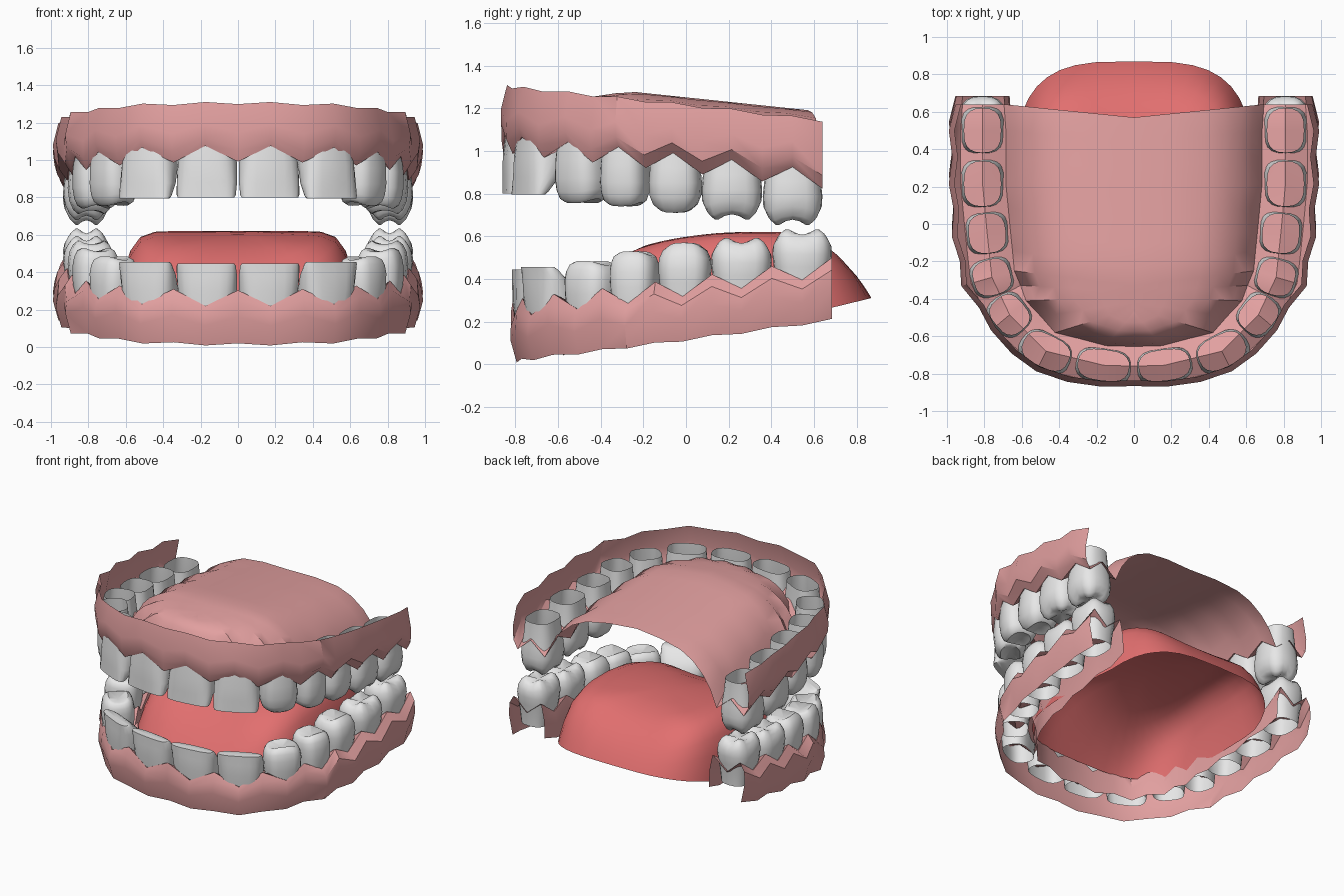
import bpy, bmesh, math
from mathutils import Vector

cube = bpy.data.objects.get("Cube")
if cube:
    bpy.data.objects.remove(cube, do_unlink=True)


def material(name, rgb):
    mat = bpy.data.materials.new(name)
    mat.use_nodes = True
    mat.diffuse_color = (*rgb, 1)
    mat.node_tree.nodes["Principled BSDF"].inputs["Base Color"].default_value = (*rgb, 1)
    return mat


IVORY = material("tooth_white", (0.8, 0.8, 0.8))
GUM = material("gum_pink", (0.76, 0.35, 0.35))
TONGUE = material("tongue_red", (0.76, 0.16, 0.16))


def loft(name, rows, mat, closed=False, cap=None, mirror=True, angle=40):
    """Skin a list of equally long point rows, optionally closed around and capped at the end."""
    bm = bmesh.new()
    grid = [[bm.verts.new(p) for p in row] for row in rows]
    count = len(rows[0])
    for a, b in zip(grid, grid[1:]):
        for i in range(count if closed else count - 1):
            j = (i + 1) % count
            bm.faces.new((a[i], a[j], b[j], b[i]))
    if cap:
        middle = bm.verts.new(cap)
        last = grid[-1]
        for i in range(count):
            bm.faces.new((last[i], last[(i + 1) % count], middle))
    bmesh.ops.remove_doubles(bm, verts=bm.verts, dist=0.0005)
    bmesh.ops.recalc_face_normals(bm, faces=bm.faces)
    mesh = bpy.data.meshes.new(name)
    bm.to_mesh(mesh)
    bm.free()
    mesh.shade_smooth()
    mesh.set_sharp_from_angle(angle=math.radians(angle))
    mesh.materials.append(mat)
    obj = bpy.data.objects.new(name, mesh)
    bpy.context.collection.objects.link(obj)
    if mirror:
        obj.modifiers.new("mirror", "MIRROR").use_axis[0] = True


# Half arch: x, y, facing angle from the front, width, depth, gum thickness
ARCH = [(.163, -.755, 7, .325, .20, .015),
        (.47, -.68, 26, .31, .21, .015),
        (.665, -.485, 50, .25, .22, .02),
        (.76, -.285, 74, .225, .24, .05),
        (.785, -.05, 85, .25, .24, .07),
        (.81, .215, 90, .285, .24, .06),
        (.81, .5, 90, .28, .24, .06)]
# Level tables: height share, width, depth
BLADE = [(0, .9, .88), (.35, .98, .98), (.7, 1, .75), (.95, .98, .45), (1, .94, .36)]
PREMOLAR = [(0, .9, .92), (.3, .97, 1), (.6, 1, 1), (.82, .96, .92), (.95, .87, .78), (1, .72, .6)]
MOLAR = [(0, .88, .92), (.25, .95, 1), (.5, 1, 1.05), (.75, .98, .98), (.92, .84, .8), (1, .64, .58)]
SIDES = 20


def rounded(c, power):
    return math.copysign(abs(c) ** power, c)


def tooth(name, spec, shift, gum_z, tip_z, number):
    x, y, deg, width, depth, _ = spec
    ang = math.radians(deg)
    out = Vector((math.sin(ang), -math.cos(ang), 0))
    along = Vector((math.cos(ang), math.sin(ang), 0))
    base = Vector((x, y + shift, gum_z))
    height = tip_z - gum_z
    up = math.copysign(1, height)
    blade = number < 2
    levels = BLADE if blade else PREMOLAR if number < 4 else MOLAR
    cusps, dip = (4, .014) if number > 4 else (2, .01)
    rows = []
    for share, w, d in [(-.4, .84, .82)] + levels:
        push = (1 - d) * depth / 2 if blade and share > .3 else 0
        row = []
        for k in range(SIDES):
            t = math.tau * k / SIDES
            z = height * share
            if not blade and share > .7:
                z -= up * dip * (1 + math.cos(cusps * t)) * share
            u = rounded(math.cos(t), .65) * w * width / 2
            v = rounded(math.sin(t), .8) * d * depth / 2 + push
            row.append(base + along * u + out * v + Vector((0, 0, z)))
        rows.append(row)
    middle = sum(rows[-1], Vector()) / SIDES
    if not blade:
        middle.z = gum_z + height * .86
    loft(name, rows, IVORY, closed=True, cap=middle, angle=50)


def gum_columns():
    """Alternate tooth centres and the gaps between them: x, y, angle, half depth, thickness, is_gap."""
    cols = []
    for i, (x, y, deg, w, d, g) in enumerate(ARCH):
        if i == 0:
            cols.append((0, y - .005, 0, d / 2, g - .008, True))
        else:
            px, py, pdeg, _, pd, pg = ARCH[i - 1]
            loss = -.015 if i < 3 else .018
            cols.append(((x + px) / 2, (y + py) / 2, (deg + pdeg) / 2,
                         (d + pd) / 4, (g + pg) / 2 - loss, True))
        cols.append((x, y, deg, d / 2, g, False))
    x, y, deg, w, d, g = ARCH[-1]
    cols.append((x, y + w / 2, deg, d / 2 - .01, g - .025, True))
    return cols


def jaw(label, shift, gum_line, rim_line, up, tips, palate):
    for i, spec in enumerate(ARCH):
        tooth(f"{label}_tooth_{i + 1}", spec, shift, gum_line(spec[1]), tips[i], i)
    rows = []
    for x, y, deg, half, thick, gap in gum_columns():
        ang = math.radians(deg)
        out = Vector((math.sin(ang), -math.cos(ang), 0))
        base = Vector((x, y + shift, 0))
        edge = gum_line(y) - up * (.085 if gap else 0)
        rim = rim_line(y) - up * (.012 if gap else 0)

        def at(offset, z):
            return base + out * offset + Vector((0, 0, z))

        inner = at(-half - .005, edge)
        # Outer wall, bulge, gum line and socket floor
        row = [at(half + thick - .03, rim),
               at(half + thick, edge + (rim - edge) * .5),
               at(half + thick * .85, edge + (rim - edge) * .2),
               at(half * .97, edge),
               at(0, gum_line(y) + up * .01),
               inner]
        if palate:
            # Vaulted roof rising to the midline
            spine = y if y > -.25 else -.25 + (y + .25) * .3
            roof = 1.28 - (.105 if spine > -.2 else -.15) * abs(spine + .2) * (1 if spine > -.2 else -1)
            for t, f in [(.08, .33), (.17, .56), (.3, .77), (.45, .9), (.7, .975), (1, 1)]:
                row.append(Vector((inner.x * (1 - t),
                                   inner.y + (spine - .07 - inner.y) * t,
                                   inner.z + (min(roof, 1.28) - inner.z) * f)))
        else:
            row += [at(-half - .03, edge + (rim - edge) * .4),
                    at(-half - .035, edge + (rim - edge) * .85)]
        rows.append(row)
    loft(f"{label}_gum", rows, GUM)


jaw("upper", 0,
    lambda y: 1.075 - .12 * (y + .75),
    lambda y: 1.315 - .115 * (y + .8),
    1, [.80, .795, .755, .74, .71, .675, .65], True)
jaw("lower", .045,
    lambda y: .22 + .14 * (y + .75),
    lambda y: .002 + .138 * (y + .8),
    -1, [.445, .455, .485, .53, .57, .595, .635], False)

# Tongue: tall-sided domed shell, open below, sloping down at the back
rings = []
for r in (1, .985, .95, .9, .82, .7, .55, .35, .15):
    ring = []
    for k in range(40):
        t = math.tau * k / 40
        c, s = math.cos(t), math.sin(t)
        x = .64 * r * rounded(c, .6)
        y = .15 + .72 * r * rounded(s, .6)
        rim_y = .15 + .72 * rounded(s, .6)
        rim = .22 + .09 * max(0, (rim_y - .5) / .37)
        top = .62 - .25 * max(0, .3 - y) ** 2
        steep = 4 + 9 * c * c
        ring.append((x, y, rim + (top - rim) * (1 - r ** steep)))
    rings.append(ring)
loft("tongue", rings, TONGUE, closed=True, cap=Vector((0, .15, .615)), mirror=False, angle=60)
